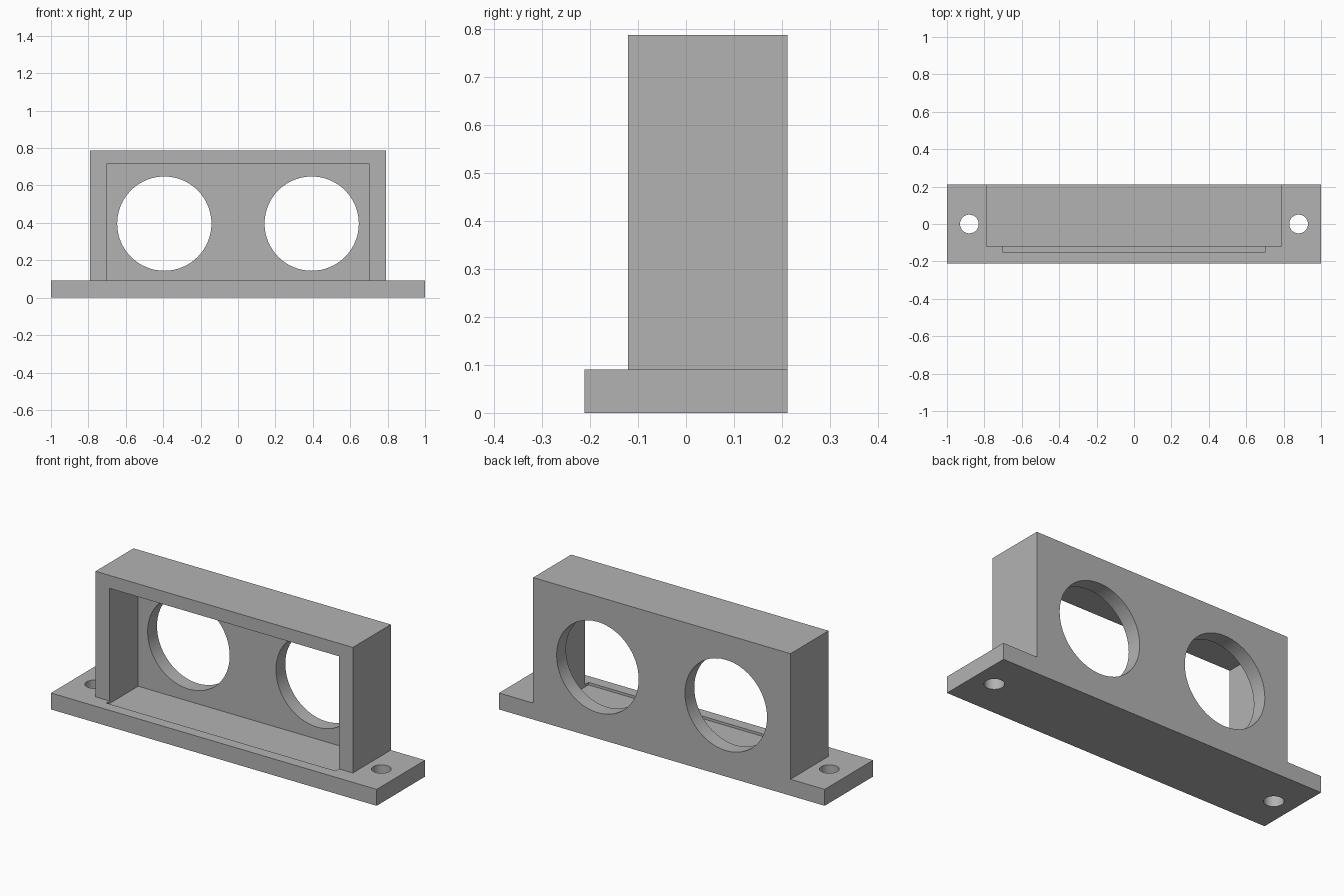
import bpy
import math

old = bpy.data.objects.get("Cube")
if old:
    bpy.data.objects.remove(old, do_unlink=True)

grey = bpy.data.materials.new("plain grey")
grey.use_nodes = True
colour = (0.45, 0.45, 0.45, 1)
grey.diffuse_color = colour
grey.node_tree.nodes["Principled BSDF"].inputs["Base Color"].default_value = colour


def box(name, low, high):
    """Box between two opposite corners."""
    bpy.ops.mesh.primitive_cube_add(size=1)
    ob = bpy.context.object
    ob.name = name
    ob.location = [(a + b) / 2 for a, b in zip(low, high)]
    ob.scale = [b - a for a, b in zip(low, high)]
    bpy.ops.object.transform_apply(location=True, rotation=False, scale=True)
    ob.data.materials.append(grey)
    return ob


def rod(name, radius, location, tilt=0):
    """Long cylinder used to drill a round hole."""
    bpy.ops.mesh.primitive_cylinder_add(vertices=64, radius=radius, depth=0.4,
                                        location=location, rotation=(tilt, 0, 0))
    ob = bpy.context.object
    ob.name = name
    ob.hide_render = True
    ob.data.materials.append(grey)
    return ob


def combine(target, tool, operation):
    """Apply a boolean and discard the tool."""
    mod = target.modifiers.new(operation.title(), 'BOOLEAN')
    mod.operation = operation
    mod.solver = 'EXACT'
    mod.object = tool
    bpy.context.view_layer.objects.active = target
    bpy.ops.object.modifier_apply(modifier=mod.name)
    bpy.data.objects.remove(tool, do_unlink=True)


# Mounting plate and upright housing, fused into one solid
bracket = box("mounting_bracket", (-1, -0.212, 0), (1, 0.212, 0.091))
housing = box("housing", (-0.79, -0.121, 0.03), (0.79, 0.212, 0.788))
combine(bracket, housing, 'UNION')

# Open front pocket, sunk slightly into the plate
pocket = box("pocket_cutter", (-0.704, -0.15, 0.077), (0.704, 0.13, 0.716))
combine(bracket, pocket, 'DIFFERENCE')

# Round windows in the back wall and screw holes in the plate ends
for side in (-1, 1):
    window = rod("window_cutter", 0.252, (side * 0.394, 0.22, 0.396), math.pi / 2)
    combine(bracket, window, 'DIFFERENCE')
    screw = rod("screw_cutter", 0.05, (side * 0.88, 0, 0.05))
    combine(bracket, screw, 'DIFFERENCE')

# Smooth hole walls, crisp box edges
bpy.ops.object.select_all(action='DESELECT')
bracket.select_set(True)
bpy.context.view_layer.objects.active = bracket
bpy.ops.object.shade_smooth_by_angle(angle=math.radians(30))
